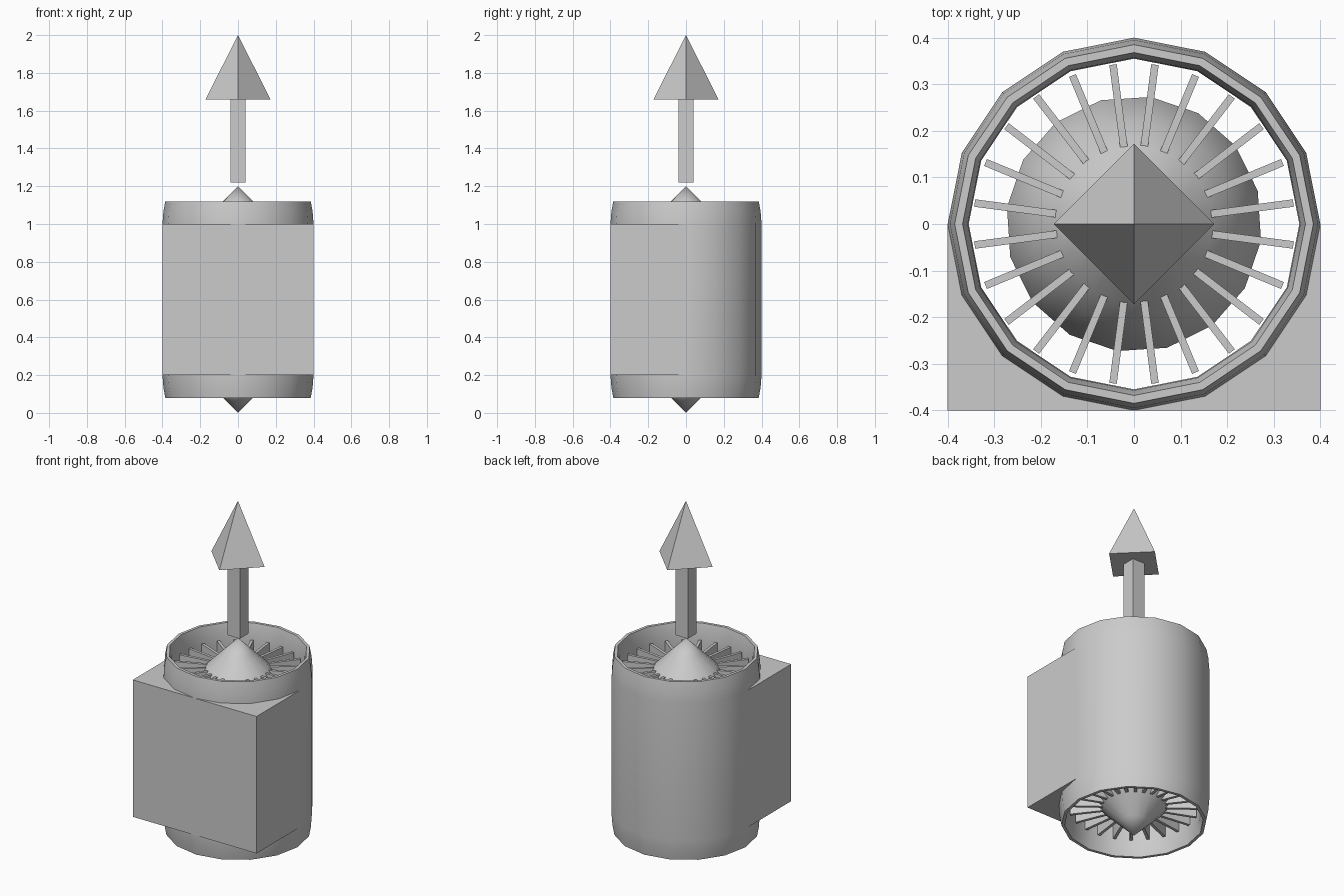
import bpy, math
from math import cos, sin, radians, pi

if "Cube" in bpy.data.objects:
    bpy.data.objects.remove(bpy.data.objects["Cube"])


def make(name, verts, faces, smooth=False):
    me = bpy.data.meshes.new(name)
    me.from_pydata(verts, [], faces)
    ob = bpy.data.objects.new(name, me)
    bpy.context.collection.objects.link(ob)
    bpy.ops.object.select_all(action='DESELECT')
    ob.select_set(True)
    bpy.context.view_layer.objects.active = ob
    bpy.ops.object.mode_set(mode='EDIT')
    bpy.ops.mesh.select_all(action='SELECT')
    bpy.ops.mesh.remove_doubles(threshold=1e-5)
    bpy.ops.mesh.normals_make_consistent(inside=False)
    bpy.ops.object.mode_set(mode='OBJECT')
    if smooth:
        bpy.ops.object.shade_smooth_by_angle(angle=radians(50))
    return ob


def lathe(name, profile, n, start=0.0, closed=False, smooth=True):
    verts = [(r * cos(start + 2 * pi * i / n), r * sin(start + 2 * pi * i / n), z)
             for r, z in profile for i in range(n)]
    m = len(profile)
    faces = [(j * n + i, j * n + (i + 1) % n,
              (j + 1) % m * n + (i + 1) % n, (j + 1) % m * n + i)
             for j in range(m if closed else m - 1) for i in range(n)]
    return make(name, verts, faces, smooth)


def prism(name, outline, z0, z1):
    n = len(outline)
    verts = [(x, y, z) for z in (z0, z1) for x, y in outline]
    faces = [tuple(range(n)), tuple(range(n, 2 * n))]
    faces += [(i, (i + 1) % n, n + (i + 1) % n, n + i) for i in range(n)]
    return make(name, verts, faces)


def mirrored(half):
    # mirror a top-half profile about z = 0.6
    return half + [(r, 1.2 - z) for r, z in reversed(half)]


# Sixteen-sided duct with rolled lips
outer = mirrored([(0.385, 1.12), (0.395, 1.065), (0.4, 1.0)])
inner = mirrored([(0.368, 1.12), (0.357, 1.07), (0.355, 1.0)])
lathe("duct", outer + inner[::-1], 16, closed=True)

# Square mounting block wrapped around the front half of the duct
arc = [(0.385 * cos(-pi * i / 8), 0.385 * sin(-pi * i / 8)) for i in range(9)]
prism("mounting_block", [(-0.4, 0), (-0.4, -0.4), (0.4, -0.4), (0.4, 0)] + arc, 0.2, 1.0)

# Hub with a pointed nose at both ends
lathe("hub", mirrored([(0, 1.2), (0.08, 1.12), (0.17, 1.03), (0.22, 0.97), (0.275, 0.85)]),
      16, radians(15))

# Radial fan blades, one set at each end
for label, z0, z1 in (("upper", 0.9, 1.03), ("lower", 0.17, 0.3)):
    verts, faces = [], []
    for k in range(24):
        a = radians(7.5 + 15 * k)
        b = len(verts)
        for z in (z0, z1):
            for r, t in ((0.16, -0.008), (0.345, -0.008), (0.345, 0.008), (0.16, 0.008)):
                verts.append((r * cos(a) - t * sin(a), r * sin(a) + t * cos(a), z))
        for f in ((3, 2, 1, 0), (4, 5, 6, 7), (0, 1, 5, 4), (1, 2, 6, 5), (2, 3, 7, 6), (3, 0, 4, 7)):
            faces.append(tuple(b + i for i in f))
    make(label + "_fan_blades", verts, faces)

# Direction arrow: square shaft and diamond-turned pyramid head
s = 0.04
prism("arrow_shaft", [(-s, -s), (s, -s), (s, s), (-s, s)], 1.22, 1.66)
lathe("arrow_head", [(0, 1.66), (0.172, 1.66), (0, 2.0)], 4, smooth=False)
